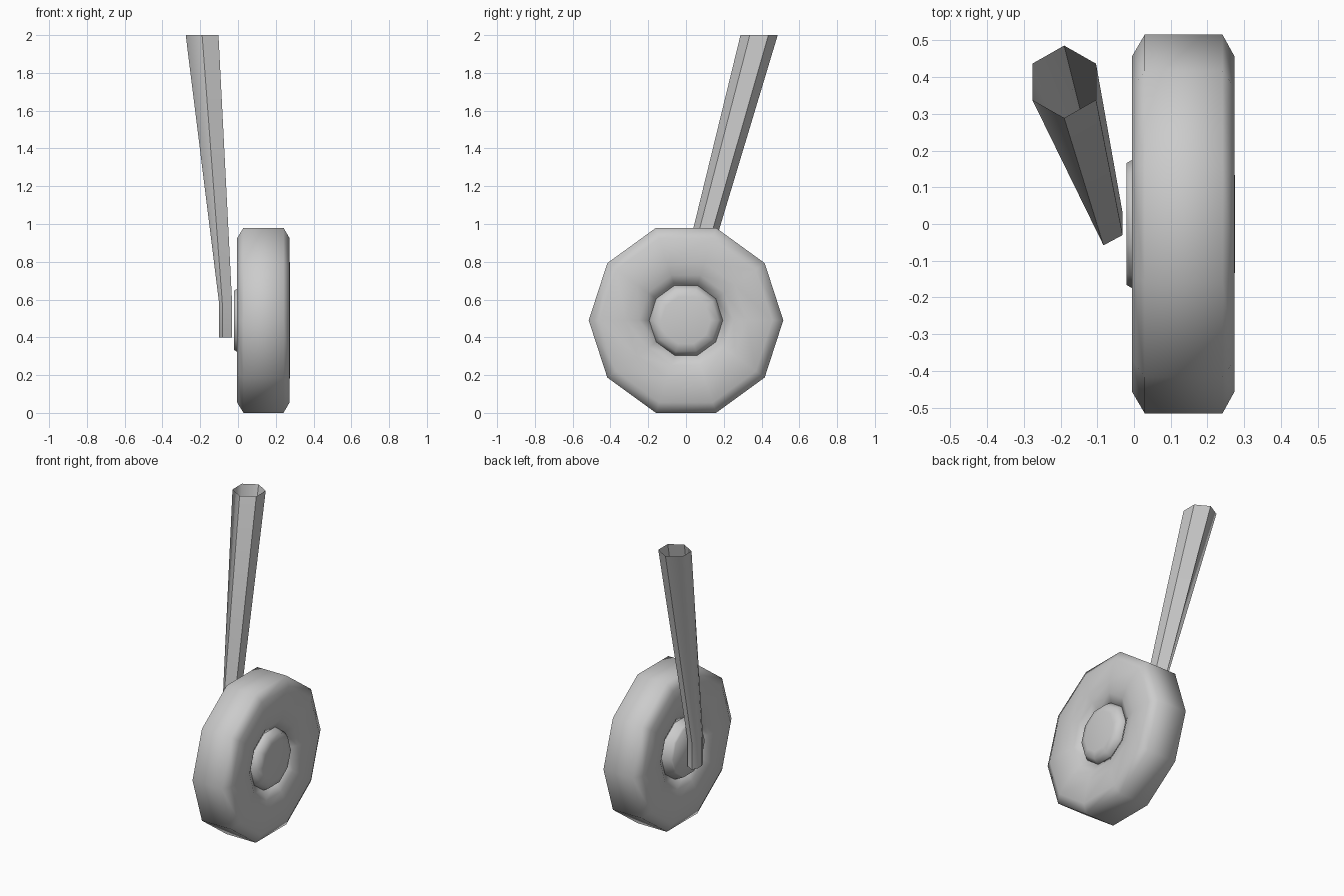
import bpy, bmesh
from math import cos, sin, pi

if "Cube" in bpy.data.objects:
    bpy.data.objects.remove(bpy.data.objects["Cube"])

SIDES = 10
AXLE_Z = 0.49


def finish(name, bm):
    bmesh.ops.remove_doubles(bm, verts=bm.verts, dist=1e-5)
    bmesh.ops.recalc_face_normals(bm, faces=bm.faces)
    me = bpy.data.meshes.new(name)
    bm.to_mesh(me)
    bm.free()
    for p in me.polygons:
        p.use_smooth = True
    ob = bpy.data.objects.new(name, me)
    bpy.context.collection.objects.link(ob)
    return ob


def skin(bm, rings, closed=False):
    """Bridge equal-length vertex rings with quads."""
    n = len(rings[0])
    pairs = list(zip(rings, rings[1:]))
    if closed:
        pairs.append((rings[-1], rings[0]))
    for a, b in pairs:
        for i in range(n):
            j = (i + 1) % n
            bm.faces.new((a[i], a[j], b[j], b[i]))


def lathe(name, profile, closed=False):
    """Revolve (x, radius) points about the axle."""
    bm = bmesh.new()
    rings = [[bm.verts.new((x, r * cos(2 * pi * i / SIDES), AXLE_Z + r * sin(2 * pi * i / SIDES)))
              for i in range(SIDES)] for x, r in profile]
    skin(bm, rings, closed)
    if not closed:
        bm.faces.new(rings[0])
        bm.faces.new(rings[-1])
    return finish(name, bm)


# Tyre with chamfered shoulders and dished sidewalls
lathe("tyre", [(0.045, 0.19), (0.01, 0.25), (-0.005, 0.32), (-0.005, 0.457),
               (0.029, 0.515), (0.241, 0.515), (0.273, 0.457), (0.274, 0.32),
               (0.26, 0.25), (0.225, 0.19)], closed=True)

# Hub, raised further on the strut side
lathe("hub", [(-0.021, 0.165), (-0.01, 0.172), (0.04, 0.195),
              (0.23, 0.195), (0.265, 0.172), (0.275, 0.13)])

# Tapered six-sided strut, open at the top, with a short upright foot
bm = bmesh.new()
top = [(-0.19 + 0.0985 * sin(pi * i / 3) * 0.88 / 0.866, 0.387 - 0.0985 * cos(pi * i / 3), 2.0)
       for i in range(6)]
foot = [(-0.083, -0.058), (-0.031, -0.03), (-0.031, 0.03),
        (-0.083, 0.058), (-0.1, 0.022), (-0.1, -0.022)]
rings = [[bm.verts.new(p) for p in top]]
for z in (0.58, 0.4):
    rings.append([bm.verts.new((x, y, z)) for x, y in foot])
skin(bm, rings)
bm.faces.new(rings[-1])
strut = finish("strut", bm)

for ob in bpy.context.collection.objects:
    ob.select_set(True)
bpy.context.view_layer.objects.active = strut
bpy.ops.object.shade_smooth_by_angle(angle=1.05)
